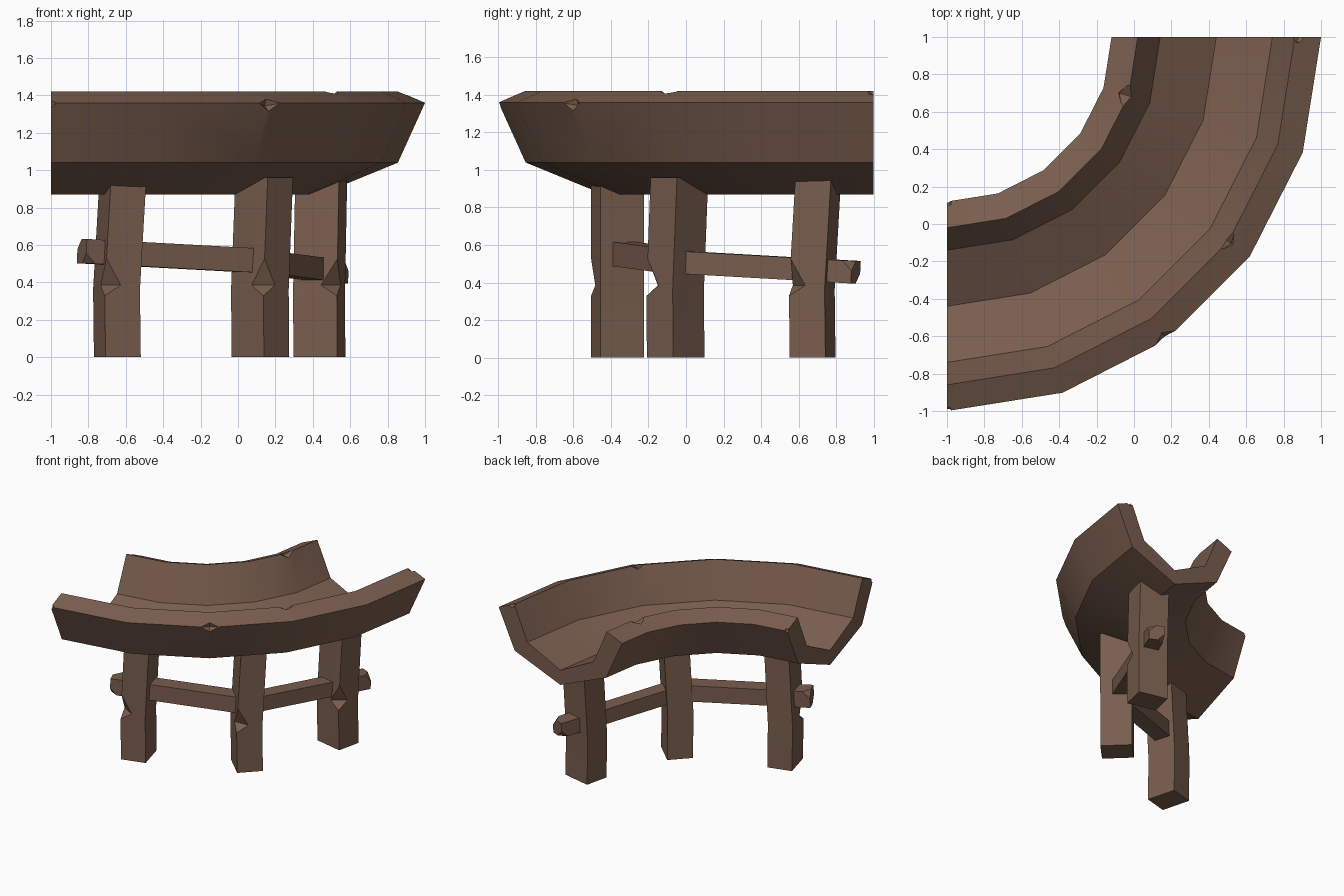
import bpy, bmesh, math
from mathutils import Vector, Matrix

if "Cube" in bpy.data.objects:
    bpy.data.objects.remove(bpy.data.objects["Cube"])

wood = bpy.data.materials.new("brown wood")
wood.diffuse_color = (0.19, 0.11, 0.075, 1)
wood.use_nodes = True
wood.node_tree.nodes["Principled BSDF"].inputs["Base Color"].default_value = wood.diffuse_color
CENTRE = Vector((-1, 1, 0))  # centre of the quarter ring


def out(a):
    """Outward direction at angle a, measured from -y towards +x."""
    a = math.radians(a)
    return Vector((math.sin(a), -math.cos(a), 0))


def ring(r, z, a):
    return CENTRE + out(a) * r + Vector((0, 0, z))


def make(name, bm):
    bmesh.ops.recalc_face_normals(bm, faces=bm.faces)
    me = bpy.data.meshes.new(name)
    bm.to_mesh(me)
    bm.free()
    ob = bpy.data.objects.new(name, me)
    bpy.context.collection.objects.link(ob)
    me.materials.append(wood)
    return ob


def loft(name, loops):
    """Closed solid through a list of equal-length point loops."""
    bm = bmesh.new()
    rows = [[bm.verts.new(p) for p in loop] for loop in loops]
    n = len(rows[0])
    for a, b in zip(rows, rows[1:]):
        for i in range(n):
            bm.faces.new((a[i], a[(i + 1) % n], b[(i + 1) % n], b[i]))
    bm.faces.new(rows[0][::-1])
    bm.faces.new(rows[-1])
    return make(name, bm)


def cut(ob, cutter):
    m = ob.modifiers.new("chip", 'BOOLEAN')
    m.operation, m.solver, m.object = 'DIFFERENCE', 'EXACT', cutter
    bpy.context.view_layer.objects.active = ob
    bpy.ops.object.modifier_apply(modifier=m.name)
    bpy.data.objects.remove(cutter)


def spike(p, inward, depth, radius):
    """Four-sided cutter whose tip lies depth below point p."""
    d = Vector(inward).normalized()
    h = depth + 0.05
    bm = bmesh.new()
    mat = Matrix.Translation(p + d * (depth - h / 2)) @ d.to_track_quat('Z', 'Y').to_matrix().to_4x4()
    bmesh.ops.create_cone(bm, cap_ends=True, segments=4, radius1=radius,
                          radius2=0, depth=h, matrix=mat)
    return make("chip_cutter", bm)


def finish(ob):
    bpy.ops.object.select_all(action='DESELECT')
    ob.select_set(True)
    bpy.context.view_layer.objects.active = ob
    bpy.ops.object.shade_smooth_by_angle(angle=math.radians(25))


# Curved trough: section (radius offset from the middle, height), mirrored
half = [(0.30, 1.14), (0.42, 1.42), (0.56, 1.36), (0.415, 1.04)]
section = [(0, 0.99)] + half + [(0, 0.87)] + [(-r, z) for r, z in reversed(half)]
trough = loft("trough", [[ring(1.44 + r, z, a) for r, z in section]
                         for a in range(0, 91, 18)])

# Chips in the trough rim and its end corners
up = Vector((0, 0, 1))
cut(trough, spike(ring(2.0, 1.36, 36), -out(36) - up * 0.3, 0.06, 0.15))
cut(trough, spike(ring(1.86, 1.42, 54), out(54) * 0.5 - up, 0.04, 0.12))
cut(trough, spike(ring(1.0, 1.42, 72), -out(72) * 0.8 - up, 0.05, 0.12))
cut(trough, spike(ring(2.0, 1.36, 0), Vector((1, 0.8, -0.5)), 0.03, 0.12))
cut(trough, spike(ring(1.88, 1.42, 90), Vector((-0.4, -1, -0.9)), 0.04, 0.12))
cut(trough, spike(ring(0.88, 1.37, 0), Vector((1, -0.8, -0.5)), 0.03, 0.12))
finish(trough)

# Three kinked legs, each with a notch in one outer corner
W, D = 0.195, 0.24
legs = [("left_leg", -0.645, -0.365, 15, (0.03, 0.0)),
        ("middle_leg", 0.12, -0.055, 46, (0.02, 0.02)),
        ("right_leg", 0.435, 0.675, 77, (0.01, 0.03))]
for name, x, y, a, lean in legs:
    u, t = out(a), out(a + 90)
    loops = []
    for z, k in ((0, 0), (0.36, -0.15), (0.96, 1)):
        c = Vector((x + lean[0] * k, y + lean[1] * k, z))
        loops.append([c + u * D / 2 * i + t * W / 2 * j
                      for i, j in ((1, 1), (1, -1), (-1, -1), (-1, 1))])
    leg = loft(name, loops)
    corner = Vector((x, y, 0)) + u * D / 2 - t * W / 2
    inward, side = (t - u).normalized(), (t + u).normalized()
    wedge = loft("notch_cutter", [[corner + inward * d + side * s + up * z
                                   for d, z in ((0.06, 0.385), (-0.05, 0.66), (-0.05, 0.285))]
                                  for s in (-0.2, 0.2)])
    cut(leg, wedge)
    finish(leg)

# Two sloping rails through the legs, with a chipped outer end
rails = [("left_rail", Vector((0.12, -0.06, 0.515)), Vector((-0.835, -0.44, 0.567)), 0.13),
         ("right_rail", Vector((0.12, -0.06, 0.51)), Vector((0.535, 0.905, 0.455)), 0.12)]
for name, p, q, h in rails:
    along = (q - p).normalized()
    side = along.cross(up).normalized()
    top = side.cross(along)
    rail = loft(name, [[c + side * h / 2 * i + top * h / 2 * j
                        for i, j in ((1, 1), (1, -1), (-1, -1), (-1, 1))]
                       for c in (p, q)])
    for i, j in ((1, 1), (-1, -1)):
        tip = q + side * h / 2 * i + top * h / 2 * j
        bm = bmesh.new()
        bm.from_mesh(rail.data)
        n = along + side * i + top * j
        res = bmesh.ops.bisect_plane(bm, geom=bm.verts[:] + bm.edges[:] + bm.faces[:],
                                     plane_co=tip - n * 0.018, plane_no=n, clear_outer=True)
        edges = [e for e in res["geom_cut"] if isinstance(e, bmesh.types.BMEdge)]
        bmesh.ops.contextual_create(bm, geom=edges)
        bmesh.ops.recalc_face_normals(bm, faces=bm.faces)
        bm.to_mesh(rail.data)
        bm.free()
    finish(rail)
